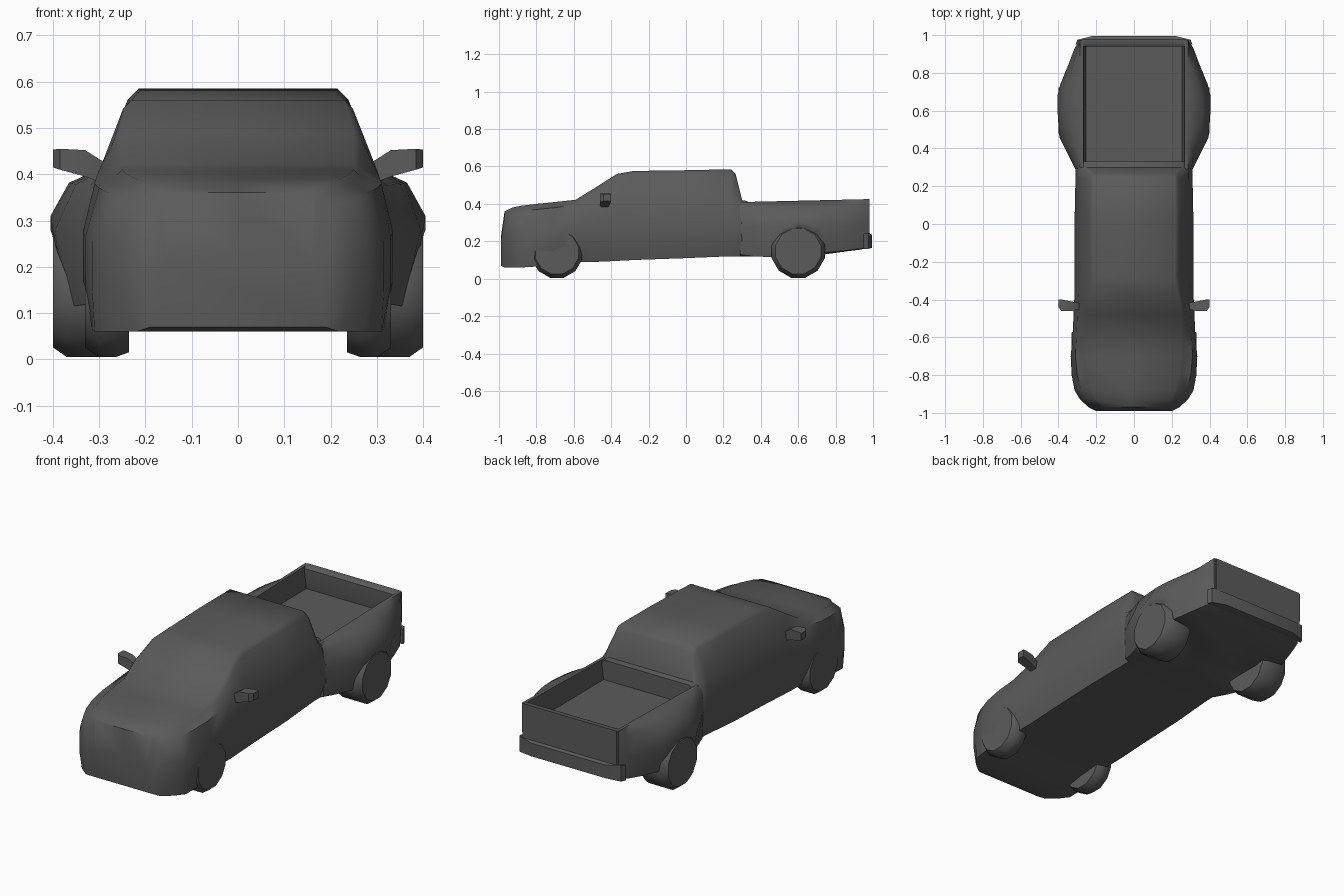
import bpy
import bmesh
import math

if "Cube" in bpy.data.objects:
    bpy.data.objects.remove(bpy.data.objects["Cube"])

# One dark grey paint for the whole truck
paint = bpy.data.materials.new("dark grey")
paint.use_nodes = True
colour = (0.105, 0.105, 0.105, 1)
paint.diffuse_color = colour
shader = next(n for n in paint.node_tree.nodes if n.type == 'BSDF_PRINCIPLED')
shader.inputs["Base Color"].default_value = colour
shader.inputs["Roughness"].default_value = 0.8


def finish(name, bm, angle):
    bmesh.ops.remove_doubles(bm, verts=bm.verts, dist=0.0001)
    bmesh.ops.recalc_face_normals(bm, faces=bm.faces)
    mesh = bpy.data.meshes.new(name)
    bm.to_mesh(mesh)
    bm.free()
    mesh.materials.append(paint)
    obj = bpy.data.objects.new(name, mesh)
    bpy.context.collection.objects.link(obj)
    bpy.ops.object.select_all(action='DESELECT')
    obj.select_set(True)
    bpy.context.view_layer.objects.active = obj
    bpy.ops.object.shade_smooth_by_angle(angle=math.radians(angle))
    return obj


def loft(name, rings, angle=50):
    """Skin a row of closed rings and cap both ends."""
    bm = bmesh.new()
    rows = [[bm.verts.new(p) for p in ring] for ring in rings]
    n = len(rows[0])
    for a, b in zip(rows, rows[1:]):
        for i in range(n):
            j = (i + 1) % n
            bm.faces.new((a[i], a[j], b[j], b[i]))
    for cap in (rows[0], rows[-1]):
        bm.faces.new(cap)
    bmesh.ops.triangulate(bm, faces=[f for f in bm.faces if len(f.verts) > 4])
    return finish(name, bm, angle)


def both_sides(y, half):
    """Full ring from a half outline that starts and ends on the centre line."""
    ring = [(x, y, z) for x, z in half]
    return ring + [(-x, y, z) for x, z in reversed(half[1:-1])]


# Cab and hood: y, bottom z, bottom w, widest w, belt w, belt z, roof w, roof z
cab = [
    (-.99, .07, .19, .20, .19, .20, .15, .22),
    (-.97, .06, .22, .24, .21, .33, .16, .36),
    (-.93, .06, .27, .285, .26, .35, .2, .38),
    (-.88, .06, .31, .315, .28, .36, .22, .39),
    (-.80, .065, .315, .33, .30, .37, .24, .4),
    (-.70, .08, .3, .335, .31, .38, .25, .41),
    (-.59, .09, .29, .325, .305, .395, .25, .422),
    (-.48, .09, .29, .32, .30, .41, .25, .49),
    (-.37, .095, .29, .315, .295, .42, .23, .56),
    (-.28, .1, .29, .315, .29, .43, .215, .576),
    (0, .11, .29, .315, .29, .43, .22, .58),
    (.24, .12, .28, .31, .29, .43, .215, .585),
    (.265, .12, .28, .31, .29, .42, .215, .56),
    (.30, .12, .28, .31, .29, .4, .25, .42),
    (.33, .12, .27, .29, .28, .39, .25, .415),
]
rings = []
for y, zb, wb, wide, belt, zbelt, roof, top in cab:
    edge = min(.018, (top - zbelt) * .4)
    rings.append(both_sides(y, [
        (0, zb), (wb, zb), (wide, zb + (zbelt - zb) * .3),
        (wide, zb + (zbelt - zb) * .65), (belt, zbelt),
        (roof + edge, top - edge), (roof, top), (0, top)]))
loft("cab_body", rings)

# Open cargo bed with flared wings: y, bottom z, bottom w, lip z, lip w, widest w, shoulder w
bed = [
    (.29, .12, .28, .13, .30, .31, .30),
    (.36, .12, .28, .12, .32, .345, .32),
    (.46, .115, .28, .115, .355, .395, .35),
    (.52, .12, .25, .22, .39, .4, .36),
    (.60, .12, .25, .28, .4, .405, .365),
    (.68, .12, .25, .24, .39, .405, .36),
    (.74, .13, .27, .14, .36, .39, .35),
    (.85, .145, .28, .15, .33, .345, .32),
    (.93, .155, .28, .16, .305, .315, .30),
    (.975, .165, .26, .17, .275, .285, .28),
]
rings = []
for y, zb, wb, zlip, lip, wide, shoulder in bed:
    rail = .403 + .023 * y
    rings.append(both_sides(y, [
        (0, zb), (wb, zb), (lip, zlip), (wide, max(.28, zlip + .03)),
        (shoulder, rail - .035), (.285, rail), (.268, rail),
        (.255, .31), (0, .31)]))
loft("cargo_bed", rings)


def box(name, rows):
    """Short loft along y: y, half width, low z, high z."""
    loft(name, [[(-w, y, lo), (w, y, lo), (w, y, hi), (-w, y, hi)]
                for y, w, lo, hi in rows], 35)


box("tailgate", [(.94, .27, .3, .415), (.955, .28, .25, .425), (.98, .275, .2, .425)])
box("rear_bumper", [(.95, .31, .16, .24), (.975, .3, .16, .245), (.995, .22, .165, .235)])


def wheel(name, side, y, radius, inner, outer):
    rings = []
    for x, r in ((inner, .92), (inner + .03, 1), (outer - .03, 1), (outer, .85)):
        rings.append([(side * x, y + radius * r * math.sin(t),
                       radius + radius * r * math.cos(t))
                      for t in (math.tau * (k + .5) / 12 for k in range(12))])
    loft(name, rings, 45)


for side, label in ((1, "left"), (-1, "right")):
    wheel("front_wheel_" + label, side, -.69, .14, .235, .33)
    wheel("rear_wheel_" + label, side, .60, .147, .24, .4)

    # Wing mirror widening outwards: x, front y, back y, low z, high z
    arm = [(.28, -.45, -.42, .375, .42), (.33, -.46, -.41, .395, .452),
           (.385, -.46, -.40, .41, .455), (.4, -.44, -.40, .415, .453)]
    loft("wing_mirror_" + label,
         [[(side * x, a, lo), (side * x, b, lo), (side * x, b, hi), (side * x, a, hi)]
          for x, a, b, lo, hi in arm], 35)
